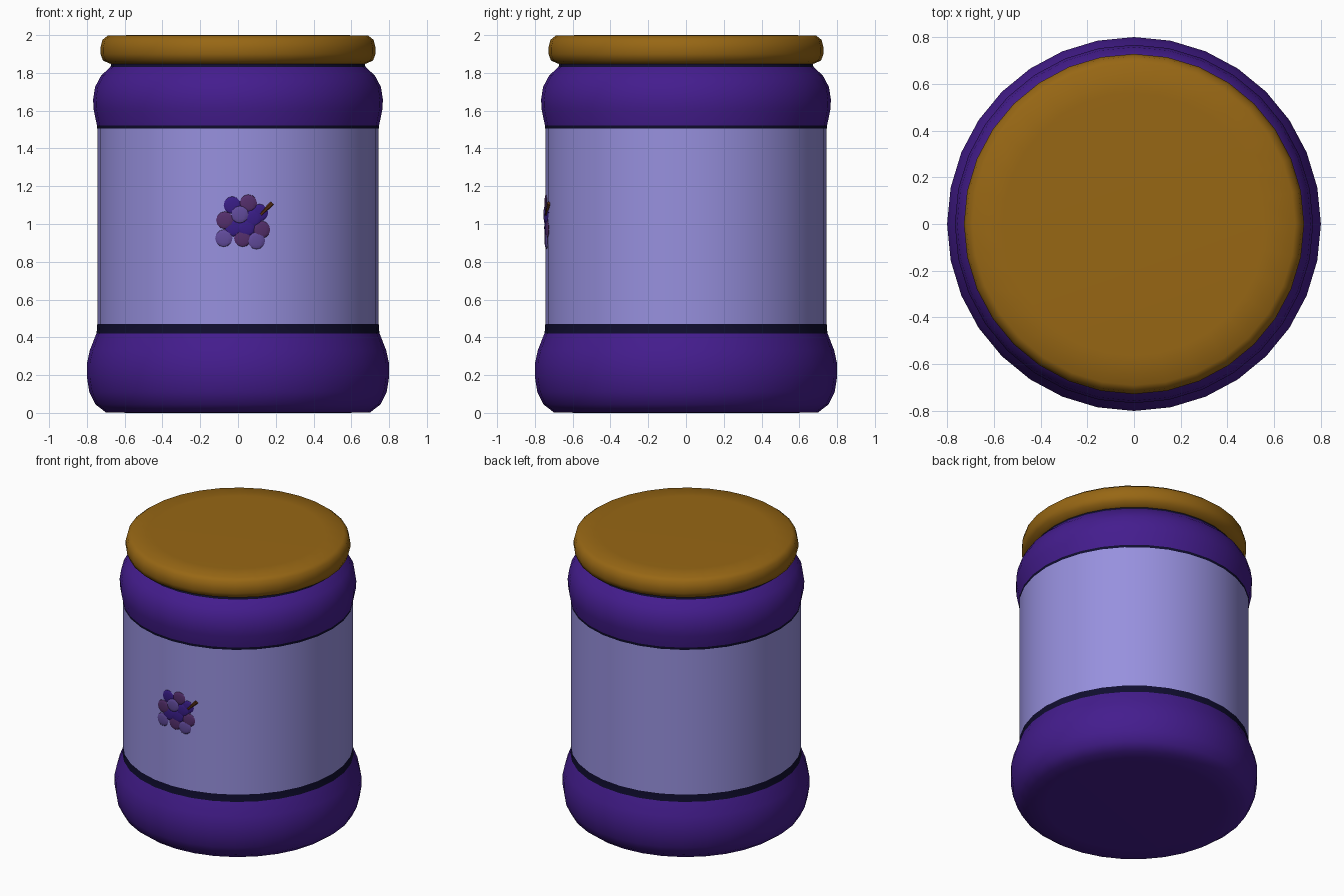
import bpy, bmesh
from math import sin, cos, tau, sqrt, asin, radians
from mathutils import Vector, Matrix

if "Cube" in bpy.data.objects:
    bpy.data.objects.remove(bpy.data.objects["Cube"])

SIDES = 32
R = 0.745  # label radius


def material(name, rgb):
    m = bpy.data.materials.new(name)
    m.diffuse_color = (*rgb, 1)
    m.use_nodes = True
    m.node_tree.nodes["Principled BSDF"].inputs["Base Color"].default_value = m.diffuse_color
    return m


purple = material("purple", (0.058, 0.012, 0.27))
lilac = material("lilac", (0.31, 0.28, 0.73))
navy = material("navy", (0.005, 0.004, 0.028))
ochre = material("ochre", (0.31, 0.135, 0.007))
grape_blue = material("grape_blue", (0.04, 0.012, 0.24))
grape_red = material("grape_red", (0.09, 0.028, 0.15))
grape_light = material("grape_light", (0.12, 0.07, 0.33))
brown = material("brown", (0.10, 0.03, 0.008))


def finish(bm, name, mat, angle=50):
    me = bpy.data.meshes.new(name)
    bm.to_mesh(me)
    bm.free()
    me.materials.append(mat)
    ob = bpy.data.objects.new(name, me)
    bpy.context.collection.objects.link(ob)
    bpy.ops.object.select_all(action='DESELECT')
    ob.select_set(True)
    bpy.context.view_layer.objects.active = ob
    bpy.ops.object.shade_smooth_by_angle(angle=radians(angle))
    return ob


def lathe(name, profile, mat, bottom=False, top=False):
    """Revolve (radius, z) points, listed bottom to top, with optional caps."""
    bm = bmesh.new()
    rings = [[bm.verts.new((r * cos(tau * j / SIDES), r * sin(tau * j / SIDES), z))
              for j in range(SIDES)] for r, z in profile]
    for a, b in zip(rings, rings[1:]):
        for j in range(SIDES):
            k = (j + 1) % SIDES
            bm.faces.new((a[j], a[k], b[k], b[j]))
    if bottom:
        bm.faces.new(rings[0][::-1])
    if top:
        bm.faces.new(rings[-1])
    return finish(bm, name, mat)


# Jar body, stacked from the base up
lathe("jar_base", [(0.57, 0), (0.70, 0.003), (0.755, 0.045), (0.787, 0.11), (0.80, 0.19),
                   (0.80, 0.26), (0.785, 0.33), (0.75, 0.42)], purple, bottom=True)
lathe("lower_band", [(0.75, 0.42), (0.747, 0.44), (R, 0.47)], navy)
lathe("label", [(R, 0.47), (R, 1.505)], lilac)
lathe("upper_band", [(R, 1.505), (0.747, 1.522)], navy)
lathe("jar_shoulder", [(0.747, 1.522), (0.765, 1.61), (0.767, 1.66), (0.757, 1.725),
                       (0.725, 1.785), (0.675, 1.832)], purple)
lathe("neck_ring", [(0.675, 1.832), (0.67, 1.85)], navy)
lathe("lid", [(0.67, 1.846), (0.715, 1.865), (0.728, 1.90), (0.728, 1.935), (0.718, 1.975),
              (0.69, 1.997), (0.56, 2.0)], ochre, top=True)


def on_label(x, z, lift=0.0):
    """Point on the front of the label, raised by lift."""
    n = Vector((x, -sqrt(R * R - x * x), 0)).normalized()
    return n * (R * 0.997 + lift) + Vector((0, 0, z))


# Grape emblem: flattened domes following the label, (x, z, lift, material)
grapes = [(-0.03, 1.10, 0.000, grape_blue), (0.055, 1.11, 0.001, grape_red),
          (0.115, 1.06, 0.000, grape_blue), (0.045, 0.98, 0.002, grape_blue),
          (-0.025, 0.98, 0.001, grape_blue), (-0.07, 1.02, 0.003, grape_red),
          (0.08, 1.03, 0.002, grape_blue), (0.01, 1.05, 0.005, grape_light),
          (0.125, 0.97, 0.002, grape_red), (0.025, 0.925, 0.001, grape_red),
          (-0.075, 0.925, 0.002, grape_light), (0.098, 0.912, 0.003, grape_light)]
for i, (x, z, lift, mat) in enumerate(grapes):
    bm = bmesh.new()
    bmesh.ops.create_uvsphere(bm, u_segments=12, v_segments=6, radius=0.046)
    bm.transform(Matrix.Translation(on_label(x, z, lift)) @ Matrix.Rotation(asin(x / R), 4, 'Z')
                 @ Matrix.Diagonal((1, 0.15, 1, 1)))
    finish(bm, f"grape_{i + 1}", mat)

# Stem: tapered twig from the bunch to the upper right
bm = bmesh.new()
a, b = on_label(0.12, 1.05, 0.004), on_label(0.18, 1.11, 0.004)
bmesh.ops.create_cone(bm, cap_ends=True, segments=6, radius1=0.008, radius2=0.012,
                      depth=(b - a).length)
bm.transform(Matrix.Translation((a + b) / 2) @ (b - a).to_track_quat('Z', 'Y').to_matrix().to_4x4())
finish(bm, "grape_stem", brown)
